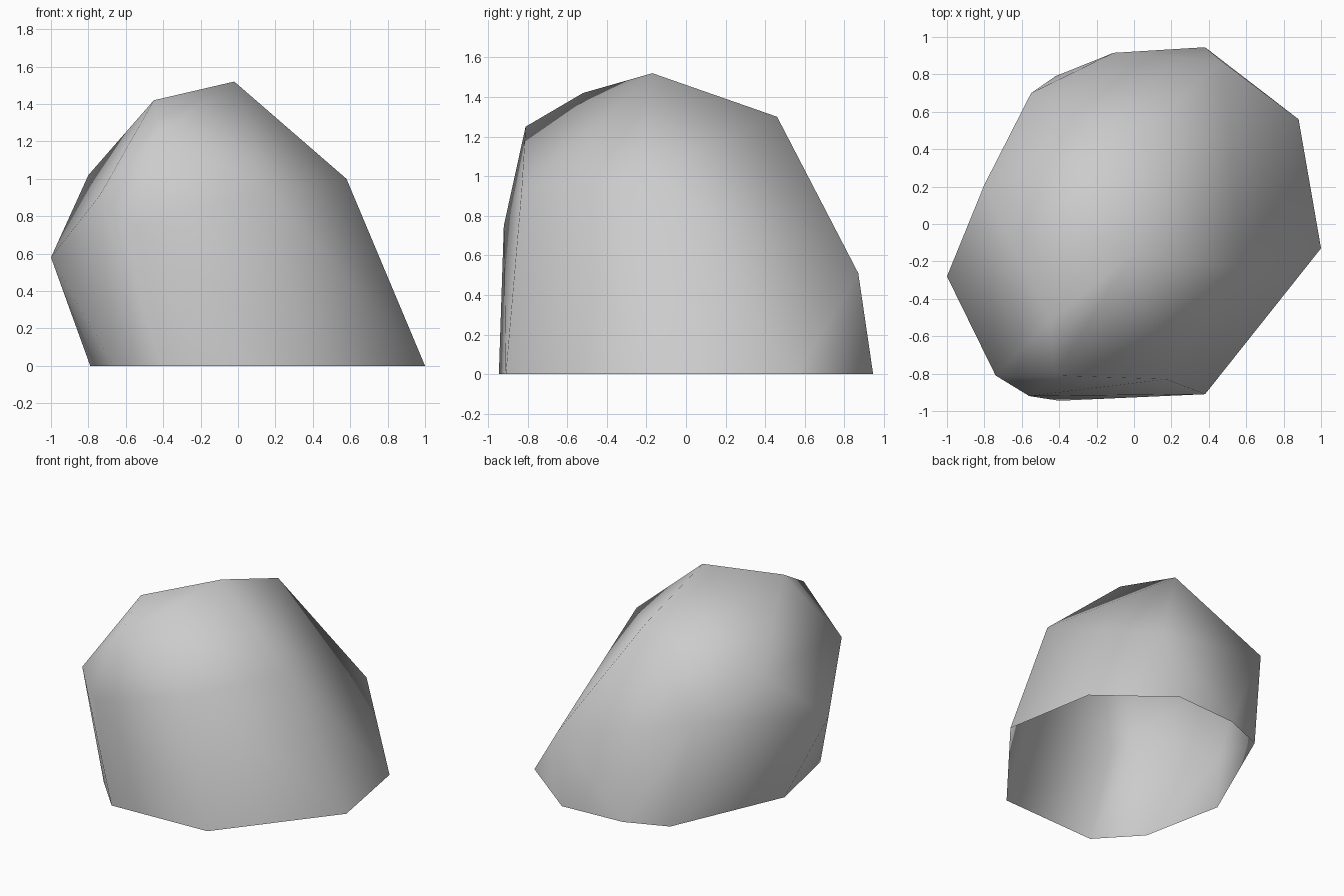
import bpy
import bmesh

cube = bpy.data.objects.get("Cube")
if cube:
    bpy.data.objects.remove(cube, do_unlink=True)

# Stone colour
stone = bpy.data.materials.new("stone grey")
stone.use_nodes = True
colour = (0.6, 0.6, 0.6, 1)
stone.diffuse_color = colour
stone.node_tree.nodes["Principled BSDF"].inputs["Base Color"].default_value = colour

# Ground outline of the boulder
base = [(1, -.13), (.88, .56), (.38, .945), (-.11, .915), (-.42, .79),
        (-.79, -.05), (-.665, -.66), (-.4, -.945), (.38, -.91)]

# Chipped corners above the ground
corners = [(-1, -.28, .58), (.47, .87, .51), (-.56, -.92, .75),
           (-.55, .7, .78), (-.74, -.81, .91), (.17, -.83, .93),
           (.58, -.235, 1), (-.8, .21, 1.02), (-.42, -.81, 1.25),
           (.015, .46, 1.3), (-.45, -.52, 1.42), (-.02, -.17, 1.52)]

# Wrap a shell around the corners and leave it open underneath
bm = bmesh.new()
for x, y in base:
    bm.verts.new((x, y, 0))
for corner in corners:
    bm.verts.new(corner)
bmesh.ops.convex_hull(bm, input=bm.verts)
bmesh.ops.recalc_face_normals(bm, faces=bm.faces)
underside = [f for f in bm.faces if all(v.co.z < .001 for v in f.verts)]
bmesh.ops.delete(bm, geom=underside, context="FACES")
loose = [v for v in bm.verts if not v.link_faces]
bmesh.ops.delete(bm, geom=loose, context="VERTS")
for face in bm.faces:
    face.smooth = True

mesh = bpy.data.meshes.new("boulder")
bm.to_mesh(mesh)
bm.free()
mesh.materials.append(stone)
boulder = bpy.data.objects.new("boulder", mesh)
bpy.context.collection.objects.link(boulder)
